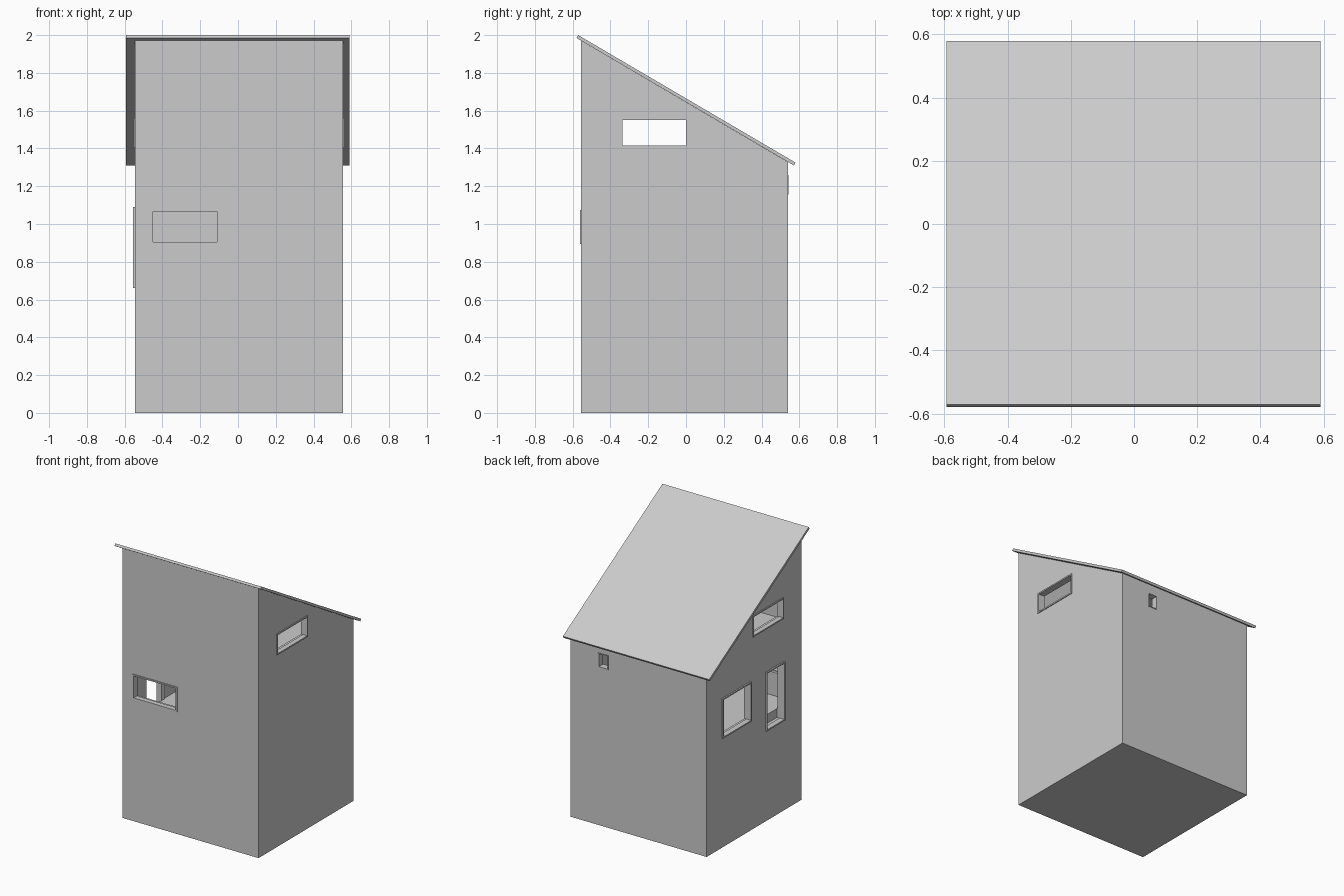
import bpy, bmesh
from mathutils import Vector

if "Cube" in bpy.data.objects:
    bpy.data.objects.remove(bpy.data.objects["Cube"])

X0, X1, Y0, Y1 = -0.545, 0.555, -0.555, 0.54   # outer wall faces
T = 0.05                                        # wall thickness
FLOOR, LOFT = 0.73, 1.31                        # room floor and loft floor


def make_object(name, bm):
    bmesh.ops.recalc_face_normals(bm, faces=bm.faces)
    mesh = bpy.data.meshes.new(name)
    bm.to_mesh(mesh)
    bm.free()
    obj = bpy.data.objects.new(name, mesh)
    bpy.context.collection.objects.link(obj)
    return obj


def prism(name, profile, x0, x1):
    """Extrude a (y, z) profile along x."""
    bm = bmesh.new()
    face = bm.faces.new([bm.verts.new((x0, y, z)) for y, z in profile])
    ext = bmesh.ops.extrude_face_region(bm, geom=[face])["geom"]
    verts = [g for g in ext if isinstance(g, bmesh.types.BMVert)]
    bmesh.ops.translate(bm, verts=verts, vec=(x1 - x0, 0, 0))
    return make_object(name, bm)


def add_box(bm, lo, hi):
    lo, hi = Vector(lo), Vector(hi)
    verts = bmesh.ops.create_cube(bm, size=1)["verts"]
    for v in verts:
        v.co = (lo + hi) / 2 + v.co * (hi - lo)


def box(name, lo, hi):
    bm = bmesh.new()
    add_box(bm, lo, hi)
    return make_object(name, bm)


def cut(obj, cutter):
    mod = obj.modifiers.new("opening", 'BOOLEAN')
    mod.operation, mod.solver, mod.object = 'DIFFERENCE', 'EXACT', cutter
    bpy.context.view_layer.objects.active = obj
    bpy.ops.object.modifier_apply(modifier=mod.name)
    bpy.data.objects.remove(cutter)


def roof_z(y):
    """Underside of the sloping roof."""
    return 1.985 + (y + 0.58) * (1.31 - 1.985) / 1.15


# House body with lower room and open loft
walls = prism("walls", [(Y0, 0), (Y1, 0), (Y1, roof_z(Y1)), (Y0, roof_z(Y0))], X0, X1)
cut(walls, box("room_cutter", (X0 + T, Y0 + T, FLOOR), (X1 - T, Y1 - T, LOFT - 0.04)))
cut(walls, box("loft_cutter", (X0 + T, Y0 + T, LOFT), (X1 - T, Y1 - T, 2.2)))

# Single pitch roof slab
prism("roof", [(-0.58, 1.985), (0.571, 1.31), (0.58, 1.325), (-0.571, 2.0)], -0.593, 0.59)

# Windows: name, wall axis, wall position, outward sign, span along wall, height span, frame projection
windows = [
    ("front_window", 'y', Y0, -1, -0.46, -0.10, 0.895, 1.075, 0.007),
    ("left_tall_window", 'x', X0, -1, -0.355, -0.14, 0.66, 1.09, 0.01),
    ("left_wide_window", 'x', X0, -1, 0.03, 0.365, 0.80, 1.09, 0.01),
    ("left_loft_window", 'x', X0, -1, -0.347, 0.01, 1.405, 1.56, 0.006),
    ("right_loft_window", 'x', X1, 1, -0.347, 0.01, 1.405, 1.56, 0.006),
    ("back_vent", 'y', Y1, 1, 0.25, 0.33, 1.155, 1.26, 0.003),
]


def span(axis, d0, d1, a0, a1, z0, z1):
    """Box corners from wall depth, position along the wall and height."""
    d0, d1 = sorted((d0, d1))
    if axis == 'x':
        return (d0, a0, z0), (d1, a1, z1)
    return (a0, d0, z0), (a1, d1, z1)


for name, axis, wall, sign, a0, a1, z0, z1, proud in windows:
    w = 0.005 if name == "back_vent" else 0.01
    out, inner = wall + sign * proud, wall - sign * 0.03
    cut(walls, box(name + "_cutter", *span(axis, wall + sign * 0.05, wall - sign * (T + 0.005),
                                           a0 + w / 2, a1 - w / 2, z0 + w / 2, z1 - w / 2)))
    # Thin frame of four bars
    bm = bmesh.new()
    for b in ((a0, a1, z0, z0 + w), (a0, a1, z1 - w, z1),
              (a0, a0 + w, z0 + w, z1 - w), (a1 - w, a1, z0 + w, z1 - w)):
        add_box(bm, *span(axis, out, inner, *b))
    make_object(name + "_frame", bm)
